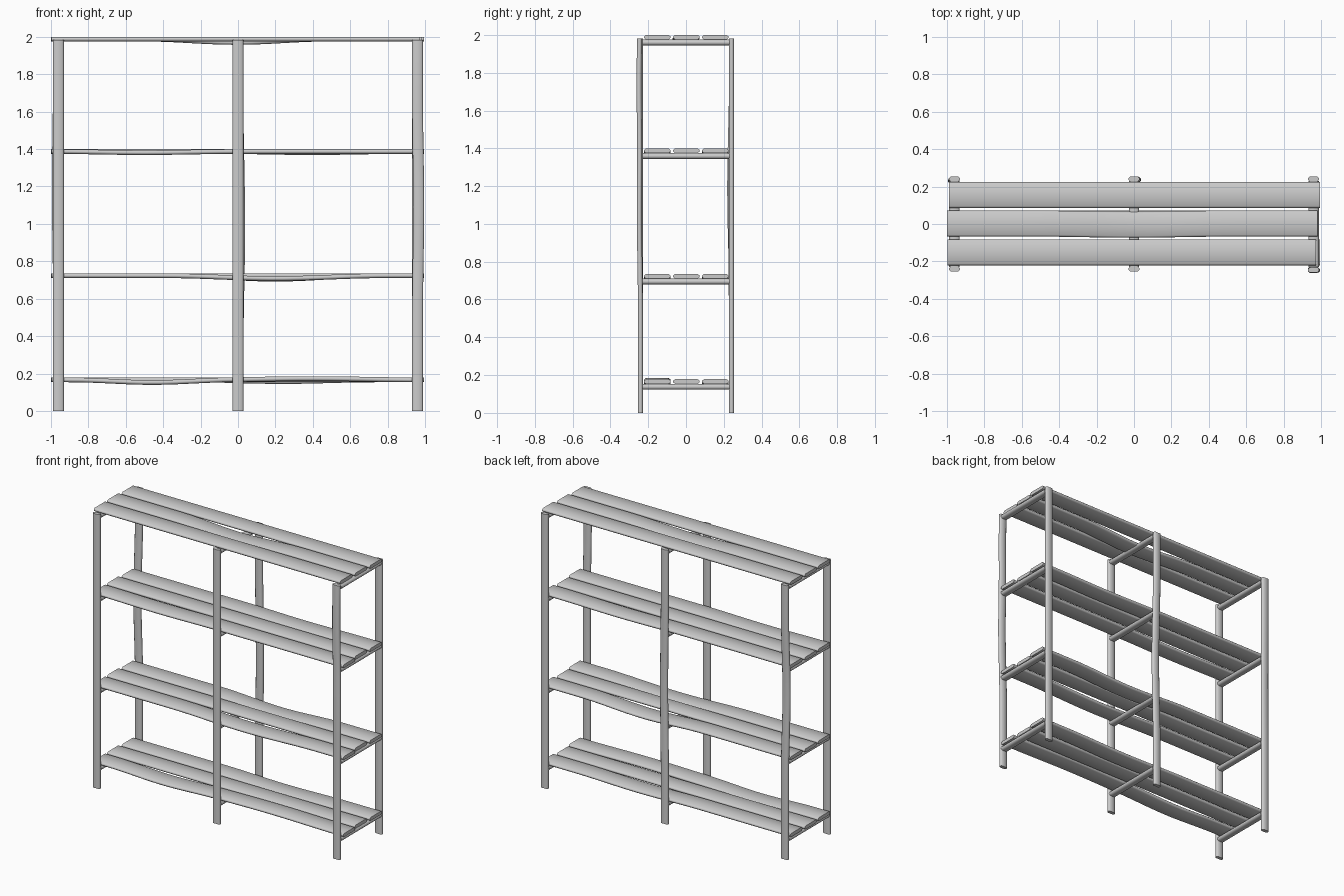
import bpy
import bmesh
import math
from mathutils import Vector

cube = bpy.data.objects.get("Cube")
if cube:
    bpy.data.objects.remove(cube, do_unlink=True)

grey = bpy.data.materials.new("plain grey")
grey.use_nodes = True
grey.diffuse_color = (0.6, 0.6, 0.6, 1)
grey.node_tree.nodes["Principled BSDF"].inputs["Base Color"].default_value = (0.6, 0.6, 0.6, 1)


def timber(name, start, end, side, up, size, chamfer, steps=1, bends=()):
    """Sweep a chamfered rectangle from start to end.
    Each bend is (position along length, reach, offset vector)."""
    start, end, side, up = map(Vector, (start, end, side, up))
    w, h = size[0] / 2, size[1] / 2
    c, d = chamfer
    outline = [(w - c, h), (c - w, h), (-w, h - d), (-w, d - h),
               (c - w, -h), (w - c, -h), (w, d - h), (w, h - d)]
    bm = bmesh.new()
    rings = []
    for i in range(steps + 1):
        t = i / steps
        centre = start.lerp(end, t)
        for where, reach, offset in bends:
            u = min(abs(t - where) / reach, 1)
            centre += Vector(offset) * (0.5 + 0.5 * math.cos(math.pi * u))
        rings.append([bm.verts.new(centre + side * a + up * b) for a, b in outline])
    n = len(outline)
    for low, high in zip(rings, rings[1:]):
        for k in range(n):
            bm.faces.new((low[k], low[(k + 1) % n], high[(k + 1) % n], high[k]))
    bm.faces.new(rings[0])
    bm.faces.new(rings[-1])
    bmesh.ops.recalc_face_normals(bm, faces=bm.faces)
    mesh = bpy.data.meshes.new(name)
    bm.to_mesh(mesh)
    bm.free()
    mesh.materials.append(grey)
    obj = bpy.data.objects.new(name, mesh)
    bpy.context.collection.objects.link(obj)
    bpy.ops.object.select_all(action="DESELECT")
    obj.select_set(True)
    bpy.context.view_layer.objects.active = obj
    bpy.ops.object.shade_smooth_by_angle(angle=math.radians(60))
    return obj


X, Y, Z = (1, 0, 0), (0, 1, 0), (0, 0, 1)
columns = {"right": -0.96, "middle": 0, "left": 0.96}
rows = {"front": -0.152, "centre": 0.002, "back": 0.155}
shelves = {"bottom": 0.166, "lower": 0.723, "upper": 1.387, "top": 1.988}

# Posts, some of them slightly warped
post_bends = {
    "front_left": [(0.88, 0.25, (0, -0.008, 0)), (0.55, 0.3, (0.006, -0.006, 0))],
    "back_right": [(0.6, 0.3, (-0.006, -0.01, 0))],
    "back_middle": [(0.5, 0.35, (0.009, -0.004, 0))],
}
for depth, y in (("front", -0.241), ("back", 0.241)):
    for column, x in columns.items():
        key = f"{depth}_{column}"
        timber(f"{key}_post", (x, y, 0), (x, y, 1.982), X, Y,
               (0.058, 0.026), (0.008, 0.008), 20, post_bends.get(key, ()))

# Sagging of single boards
board_bends = {
    ("bottom", "front"): [(0.27, 0.22, (0, 0, -0.014)), (0.7, 0.3, (0, 0, 0.007))],
    ("bottom", "back"): [(0.62, 0.25, (0, 0, -0.009))],
    ("lower", "front"): [(0.6, 0.3, (0, 0, -0.015))],
    ("lower", "back"): [(0.6, 0.25, (0, 0, -0.019))],
    ("upper", "front"): [(0.25, 0.25, (0, 0, -0.006))],
    ("upper", "back"): [(0.7, 0.25, (0, 0, -0.006))],
    ("top", "centre"): [(0.5, 0.25, (0, -0.006, -0.018))],
}
ends = {"front": (-0.998, 0.972), "centre": (-1, 0.982), "back": (-0.99, 0.994)}

for shelf, z in shelves.items():
    # Three boards per shelf
    for row, y in rows.items():
        x0, x1 = ends[row]
        if shelf != "top" and row == "front":
            x1 = 0.995
        timber(f"{shelf}_shelf_{row}_board", (x0, y, z), (x1, y, z), Y, Z,
               (0.139, 0.025), (0.01, 0.008), 24, board_bends.get((shelf, row), ()))
    # Cross bars under the boards
    for column, x in columns.items():
        timber(f"{shelf}_shelf_{column}_bar", (x, -0.229, z - 0.028), (x, 0.229, z - 0.028),
               X, Z, (0.056, 0.03), (0.01, 0.009))
